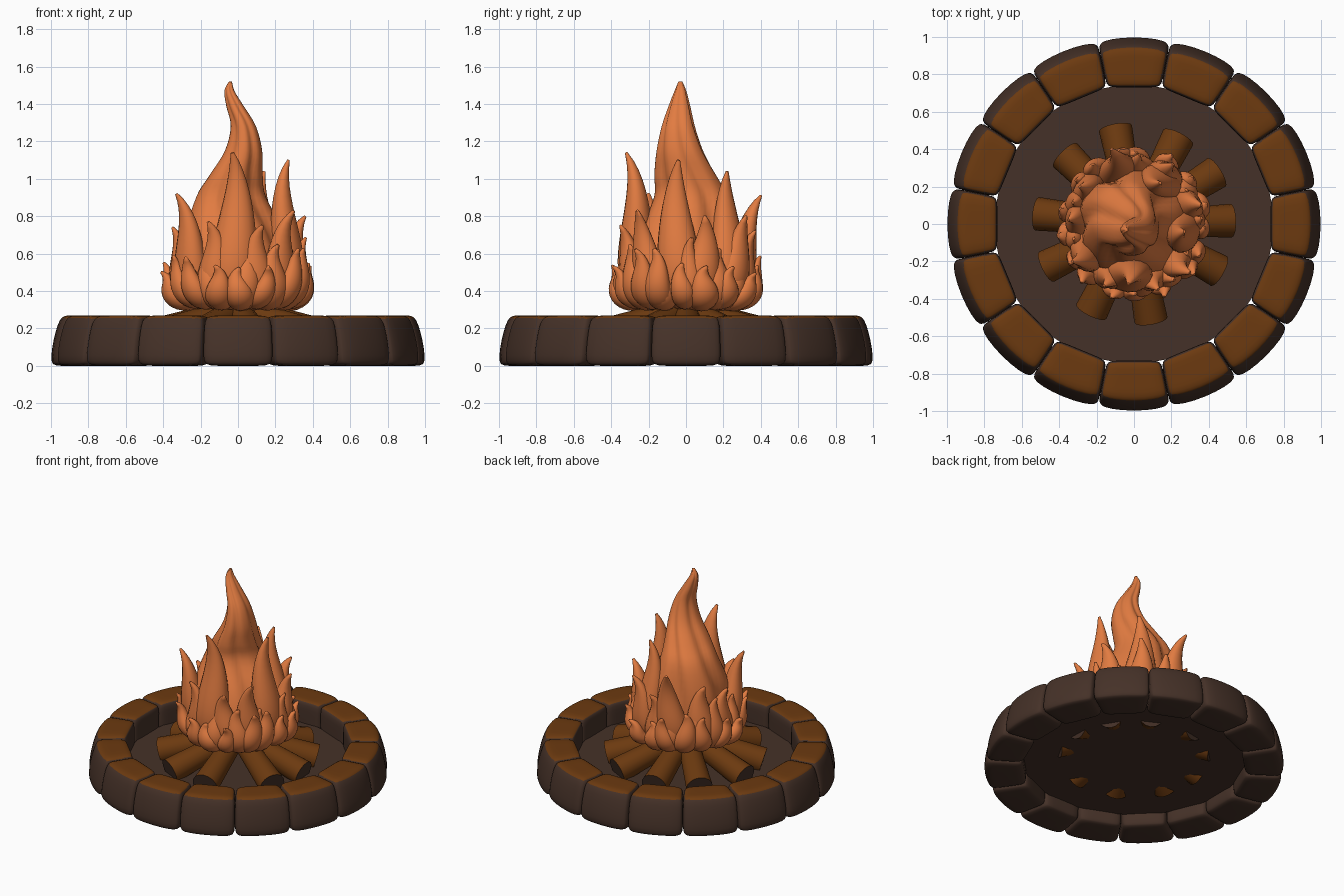
import bpy, bmesh, math, random
from mathutils import Vector, Matrix

if "Cube" in bpy.data.objects:
    bpy.data.objects.remove(bpy.data.objects["Cube"])

random.seed(4)


def material(name, rgb):
    m = bpy.data.materials.new(name)
    m.diffuse_color = (*rgb, 1)
    m.use_nodes = True
    m.node_tree.nodes["Principled BSDF"].inputs["Base Color"].default_value = m.diffuse_color
    return m


DARK = material("dark_brown", (0.060, 0.031, 0.021))
BROWN = material("warm_brown", (0.150, 0.042, 0.005))
ORANGE = material("flame_orange", (0.760, 0.200, 0.053))


def finish(bm, name, mats, angle=40):
    bmesh.ops.recalc_face_normals(bm, faces=bm.faces)
    me = bpy.data.meshes.new(name)
    bm.to_mesh(me)
    bm.free()
    for m in mats:
        me.materials.append(m)
    ob = bpy.data.objects.new(name, me)
    bpy.context.collection.objects.link(ob)
    bpy.ops.object.select_all(action='DESELECT')
    ob.select_set(True)
    bpy.context.view_layer.objects.active = ob
    bpy.ops.object.shade_smooth_by_angle(angle=math.radians(angle))
    return ob


# --- ring of rounded stones, brown on top ---
def stone(i, count=16, n=8):
    bm = bmesh.new()
    bmesh.ops.create_cube(bm, size=2)
    bmesh.ops.subdivide_edges(bm, edges=bm.edges[:], cuts=9, use_grid_fill=True)
    half = math.pi / count
    for v in bm.verts:
        c = [math.sin(a * math.pi / 2) for a in v.co]       # crowd loops near edges
        k = max(map(abs, c)) / sum(abs(a) ** n for a in c) ** (1 / n)
        x, u, w = (a * k for a in c)
        f, h = (x + 1) / 2, (w + 1) / 2
        outer = 1.0 - 0.025 * u * u - 0.055 * h * h
        r = 0.73 + (outer - 0.73) * f
        v.co = (r, r * math.tan(u * half), 0.27 * h)
    bmesh.ops.recalc_face_normals(bm, faces=bm.faces)
    bm.normal_update()
    for f in bm.faces:
        f.material_index = 1 if f.normal.z > 0.7 else 0
    bm.transform(Matrix.Rotation(2 * half * i, 4, 'Z'))
    finish(bm, f"ring_stone_{i + 1}", [DARK, BROWN], 60)


for i in range(16):
    stone(i)

# --- ash floor inside the ring ---
bm = bmesh.new()
bmesh.ops.create_cone(bm, cap_ends=True, segments=48, radius1=0.745, radius2=0.745, depth=0.02)
bm.transform(Matrix.Translation((0, 0, 0.1)))
finish(bm, "fire_pit_floor", [DARK])

# --- leaning logs with dark cut ends ---
for i, deg in enumerate((2, 32, 63, 101, 135, 174, 206, 244, 280, 331)):
    a = math.radians(deg)
    d = Vector((math.cos(a), math.sin(a), 0))
    outer, inner = d * 0.52 + Vector((0, 0, 0.145)), d * 0.06 + Vector((0, 0, 0.285))
    axis = inner - outer
    bm = bmesh.new()
    bmesh.ops.create_cone(bm, cap_ends=True, segments=16, radius1=0.09, radius2=0.068,
                          depth=axis.length)
    for f in bm.faces:
        f.material_index = 1 if abs(f.normal.z) > 0.9 else 0
    bm.transform(Matrix.Translation((outer + inner) / 2)
                 @ axis.to_track_quat('Z', 'Y').to_matrix().to_4x4())
    finish(bm, f"log_{i + 1}", [BROWN, DARK])


# --- flames: skinned rings ---
def skin(bm, rings):
    rows = [[bm.verts.new(p) for p in ring] for ring in rings]
    n = len(rows[0])
    for lo, hi in zip(rows, rows[1:]):
        for j in range(n):
            bm.faces.new((lo[j], lo[(j + 1) % n], hi[(j + 1) % n], hi[j]))
    bm.faces.new(rows[0][::-1])
    bm.faces.new(rows[-1])


# main flame: centre x, centre y, height, radius x, radius y
core = [(0, 0, .31, .12, .12), (0, 0, .38, .24, .24), (0, 0, .5, .28, .28),
        (-.02, .01, .7, .26, .25), (-.04, .03, .9, .18, .19), (-.01, 0, 1.02, .135, .16),
        (.03, -.03, 1.15, .095, .12), (.03, -.04, 1.28, .065, .085),
        (-.015, -.035, 1.39, .045, .055), (-.045, -.03, 1.47, .026, .03),
        (-.04, -.03, 1.52, .008, .01)]


def spline(pts, t):
    k = min(int(t), len(pts) - 2)
    f = t - k
    p = [pts[max(0, min(len(pts) - 1, k + o))] for o in (-1, 0, 1, 2)]
    return [0.5 * (2 * b + (c - a) * f + (2 * a - 5 * b + 4 * c - d) * f * f
                   + (3 * b - a - 3 * c + d) * f ** 3) for a, b, c, d in zip(*p)]


rings = []
for s in range(41):
    x, y, z, rx, ry = spline(core, s / 4)
    ring = []
    for j in range(48):
        a = 2 * math.pi * j / 48
        g = 1.06 - 0.16 * abs(math.cos(2.5 * a + 2.2 * z)) ** 6    # creases
        ring.append((x + rx * g * math.cos(a), y + ry * g * math.sin(a), z))
    rings.append(ring)
bm = bmesh.new()
skin(bm, rings)
finish(bm, "main_flame", [ORANGE], 70)


def tongue(bm, tip, width, base_r, bulge, waist, sway):
    """Teardrop tube from the embers, bulging out, drawn in, flicking to the tip."""
    a = math.atan2(tip[1], tip[0])
    out, side = Vector((math.cos(a), math.sin(a), 0)), Vector((-math.sin(a), math.cos(a), 0))
    up, z0 = Vector((0, 0, 1)), 0.33
    h = tip[2] - z0
    p = [out * base_r + up * z0,
         out * bulge + up * (z0 + 0.12 * h) - side * sway,
         out * waist + up * (z0 + 0.65 * h) + side * sway * 1.6,
         Vector(tip)]
    rings = []
    for s in range(19):
        t = s / 18
        q = 1 - t
        c = p[0] * q**3 + p[1] * 3*q*q*t + p[2] * 3*q*t*t + p[3] * t**3
        d = ((p[1] - p[0]) * q*q + (p[2] - p[1]) * 2*q*t + (p[3] - p[2]) * t*t).normalized()
        u = (side - d * side.dot(d)).normalized()
        v = u.cross(d)
        w = width * max(math.sin(math.pi * min(1, t ** 0.6)), 0.0) ** 0.9 + 0.009
        rings.append([c + u * w * math.cos(b) + v * w * 0.8 * math.sin(b)
                      for b in (2 * math.pi * j / 16 for j in range(16))])
    skin(bm, rings)


# tall tongues placed by their tips: x, y, z, width
tall = [(-.03, -.32, 1.14, .12), (.27, -.04, 1.10, .11), (.14, .22, 1.04, .11),
        (-.12, .40, .91, .10), (-.33, -.20, .92, .10), (.30, -.26, .83, .09),
        (.36, .10, .80, .10), (-.29, .20, .80, .10), (-.16, -.33, .77, .09),
        (.13, -.35, .75, .09), (.21, .32, .80, .10), (-.35, .02, .74, .09),
        (.03, .37, .72, .09)]
bm = bmesh.new()
for i, (x, y, z, w) in enumerate(tall):
    big = z > 1
    tongue(bm, (x, y, z), w, 0.15, 0.38, 0.17 if big else 0.25, 0.04 * (-1) ** i)
finish(bm, "tall_flame_tongues", [ORANGE], 70)

# two rings of short tongues: count, tip radius, tip height, width, bulge, waist
for name, count, tr, tz, w, bulge, waist in (
        ("low_flame_tongues", 17, .405, .56, .062, .44, .33),
        ("middle_flame_tongues", 13, .35, .66, .07, .42, .28)):
    bm = bmesh.new()
    for i in range(count):
        a = 2 * math.pi * (i + random.uniform(-.25, .25)) / count
        r = tr + random.uniform(-.03, .02)
        z = tz + random.uniform(-.07, .07)
        tongue(bm, (r * math.cos(a), r * math.sin(a), z), w * random.uniform(.85, 1.15),
               0.19, bulge, waist, random.choice((-.03, .03)))
    finish(bm, name, [ORANGE], 70)
